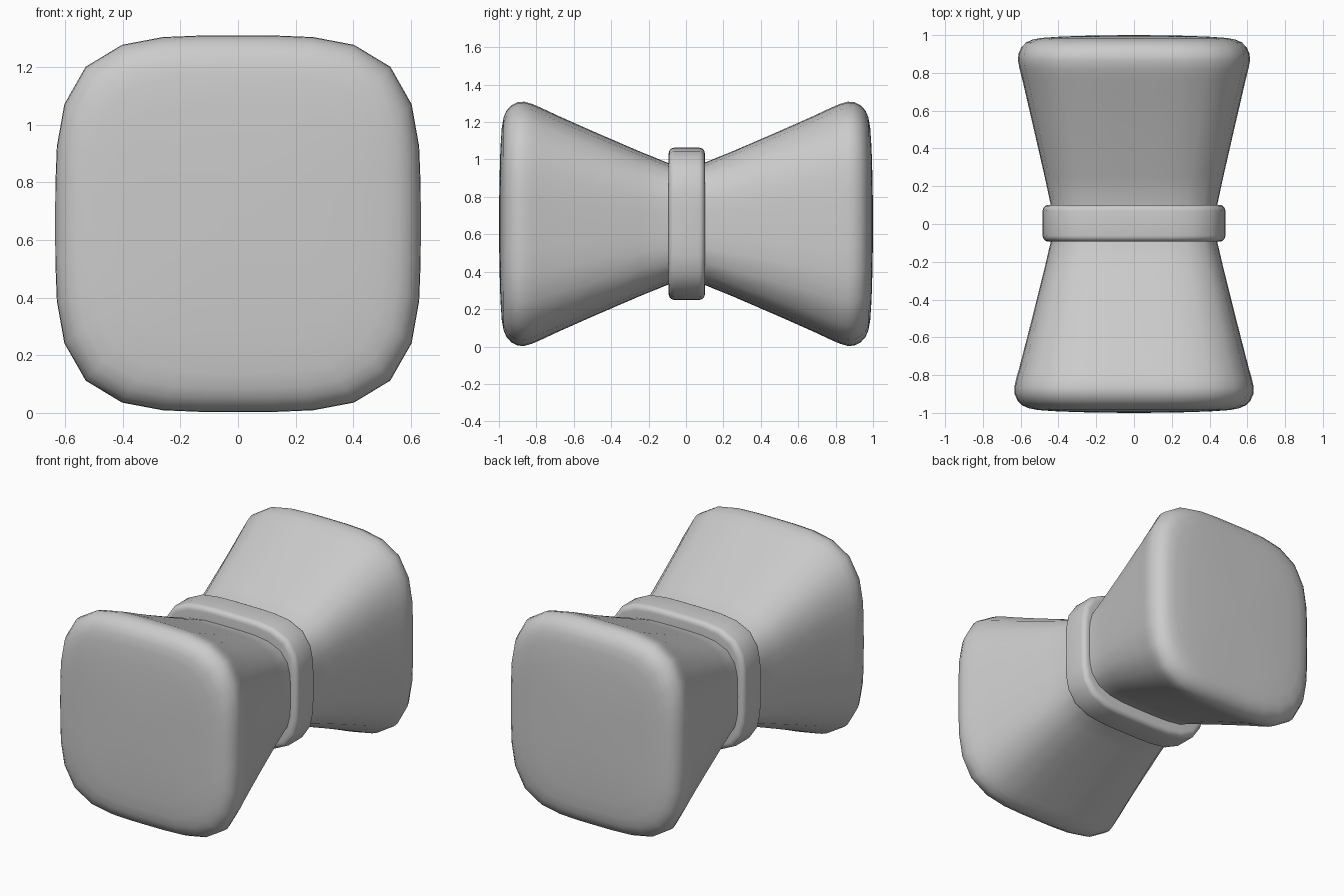
import bpy, bmesh, math

if "Cube" in bpy.data.objects:
    bpy.data.objects.remove(bpy.data.objects["Cube"])

SEG = 32
CZ = 0.656


def rounded_square(y, hx, hz, n):
    """Ring of points on a soft square at depth y."""
    pts = []
    for k in range(SEG):
        a = 2 * math.pi * k / SEG
        c, s = math.cos(a), math.sin(a)
        r = (abs(c) ** n + abs(s) ** n) ** (-1 / n)
        pts.append((hx * r * c, y, CZ + hz * r * s))
    return pts


def loft(name, rings, n, closed=False, poles=None):
    """Skin a list of (y, half width, half height) rings."""
    bm = bmesh.new()
    loops = [[bm.verts.new(p) for p in rounded_square(*r, n)] for r in rings]
    pairs = list(zip(loops, loops[1:]))
    if closed:
        pairs.append((loops[-1], loops[0]))
    for a, b in pairs:
        for i in range(SEG):
            j = (i + 1) % SEG
            bm.faces.new((a[i], a[j], b[j], b[i]))
    if poles:
        for y, loop in zip(poles, (loops[0], loops[-1])):
            tip = bm.verts.new((0, y, CZ))
            for i in range(SEG):
                bm.faces.new((tip, loop[i], loop[(i + 1) % SEG]))
    bmesh.ops.recalc_face_normals(bm, faces=bm.faces)
    for f in bm.faces:
        f.smooth = True
    me = bpy.data.meshes.new(name)
    bm.to_mesh(me)
    bm.free()
    ob = bpy.data.objects.new(name, me)
    bpy.context.collection.objects.link(ob)
    return ob


# Flared body: half profile from the waist to the rounded end cap
half = [(0.08, 0.437, 0.319), (0.25, 0.475, 0.388), (0.50, 0.535, 0.496),
        (0.68, 0.579, 0.576), (0.77, 0.601, 0.618), (0.82, 0.615, 0.640),
        (0.865, 0.624, 0.653), (0.90, 0.622, 0.651), (0.935, 0.607, 0.633),
        (0.96, 0.582, 0.605), (0.975, 0.550, 0.570), (0.985, 0.50, 0.515),
        (0.992, 0.40, 0.41), (0.997, 0.25, 0.25), (0.999, 0.12, 0.12)]


def flare(y):
    """The front end is slightly wider than the back end."""
    return 1 - 0.016 * max(-1, min(1, y / 0.87))


rings = [(-y, x * flare(-y), z) for y, x, z in reversed(half)]
rings += [(y, x * flare(y), z) for y, x, z in half]
loft("body", rings, 3.8, poles=(-1.0, 1.0))

# Collar band around the waist, with rounded edges
outer_x, outer_z, w, rad, y0 = 0.484, 0.407, 0.097, 0.032, 0.004
band = []
for side in (-1, 1):
    arc = []
    for k in range(6):
        a = math.pi / 2 * k / 5
        d = rad * (1 - math.sin(a))
        arc.append((y0 + side * (w - rad + rad * math.cos(a)),
                    outer_x - d, outer_z - d))
    band += arc if side < 0 else arc[::-1]
band += [(y0 + w, 0.41, 0.30), (y0 - w, 0.41, 0.30)]
collar = loft("collar_band", band, 4.0, closed=True)

for ob in bpy.data.objects:
    ob.select_set(True)
bpy.context.view_layer.objects.active = collar
bpy.ops.object.shade_smooth_by_angle(angle=math.radians(50))
